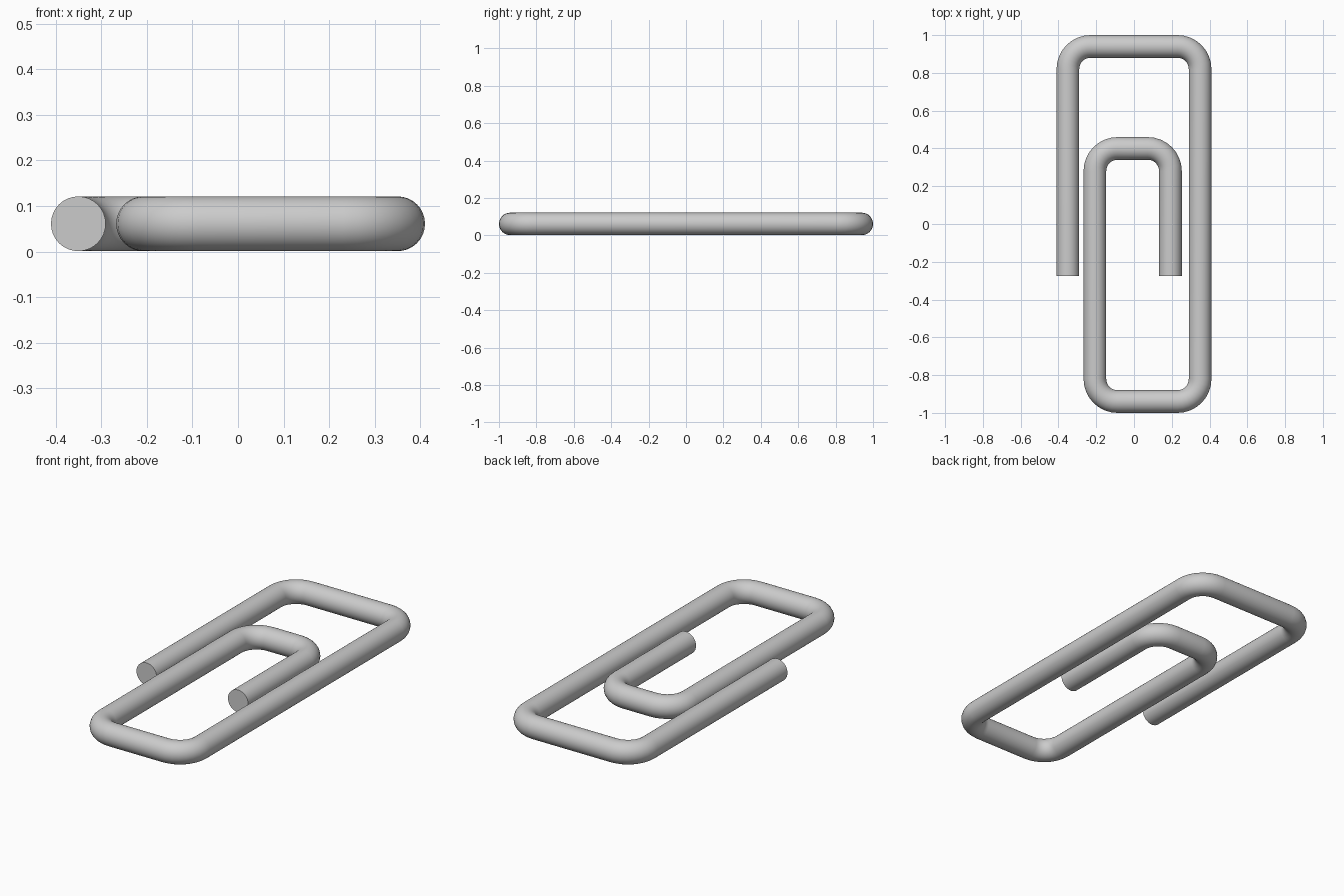
import bpy, bmesh, math
from mathutils import Vector

if "Cube" in bpy.data.objects:
    bpy.data.objects.remove(bpy.data.objects["Cube"])

WIRE = 0.06      # wire radius
BEND = 0.12      # centreline bend radius
SIDES = 32
BEND_STEPS = 8

# Centreline corners of the bent wire, end to end
corners = [Vector(p) for p in [
    (-0.35, -0.275), (-0.35, 0.94), (0.35, 0.94), (0.35, -0.94),
    (-0.207, -0.94), (-0.207, 0.40), (0.193, 0.40), (0.193, -0.275)]]


def rounded_path(pts):
    """Return (point, tangent) pairs with every right-angle corner rounded."""
    path = [(pts[0], (pts[1] - pts[0]).normalized())]
    for a, b, c in zip(pts, pts[1:], pts[2:]):
        t0, t1 = (b - a).normalized(), (c - b).normalized()
        centre = b - t0 * BEND + t1 * BEND
        for i in range(BEND_STEPS + 1):
            ang = math.pi / 2 * i / BEND_STEPS
            s, k = math.sin(ang), math.cos(ang)
            path.append((centre + BEND * (t0 * s - t1 * k), t0 * k + t1 * s))
    path.append((pts[-1], (pts[-1] - pts[-2]).normalized()))
    return path


# Sweep a circle along the path
bm = bmesh.new()
rings = []
for p, t in rounded_path(corners):
    ring = []
    for j in range(SIDES):
        a = 2 * math.pi * j / SIDES
        q = p + Vector((t.y, -t.x)) * WIRE * math.cos(a)
        ring.append(bm.verts.new((q.x, q.y, WIRE + 0.001 + WIRE * math.sin(a))))
    rings.append(ring)
for r0, r1 in zip(rings, rings[1:]):
    for j in range(SIDES):
        k = (j + 1) % SIDES
        bm.faces.new((r0[j], r0[k], r1[k], r1[j]))

# Flat cut ends
bm.faces.new(rings[0])
bm.faces.new(rings[-1])
bmesh.ops.recalc_face_normals(bm, faces=bm.faces)

mesh = bpy.data.meshes.new("paperclip_wire")
bm.to_mesh(mesh)
bm.free()
clip = bpy.data.objects.new("paperclip_wire", mesh)
bpy.context.collection.objects.link(clip)
bpy.context.view_layer.objects.active = clip
clip.select_set(True)
bpy.ops.object.shade_smooth_by_angle(angle=math.radians(40))
